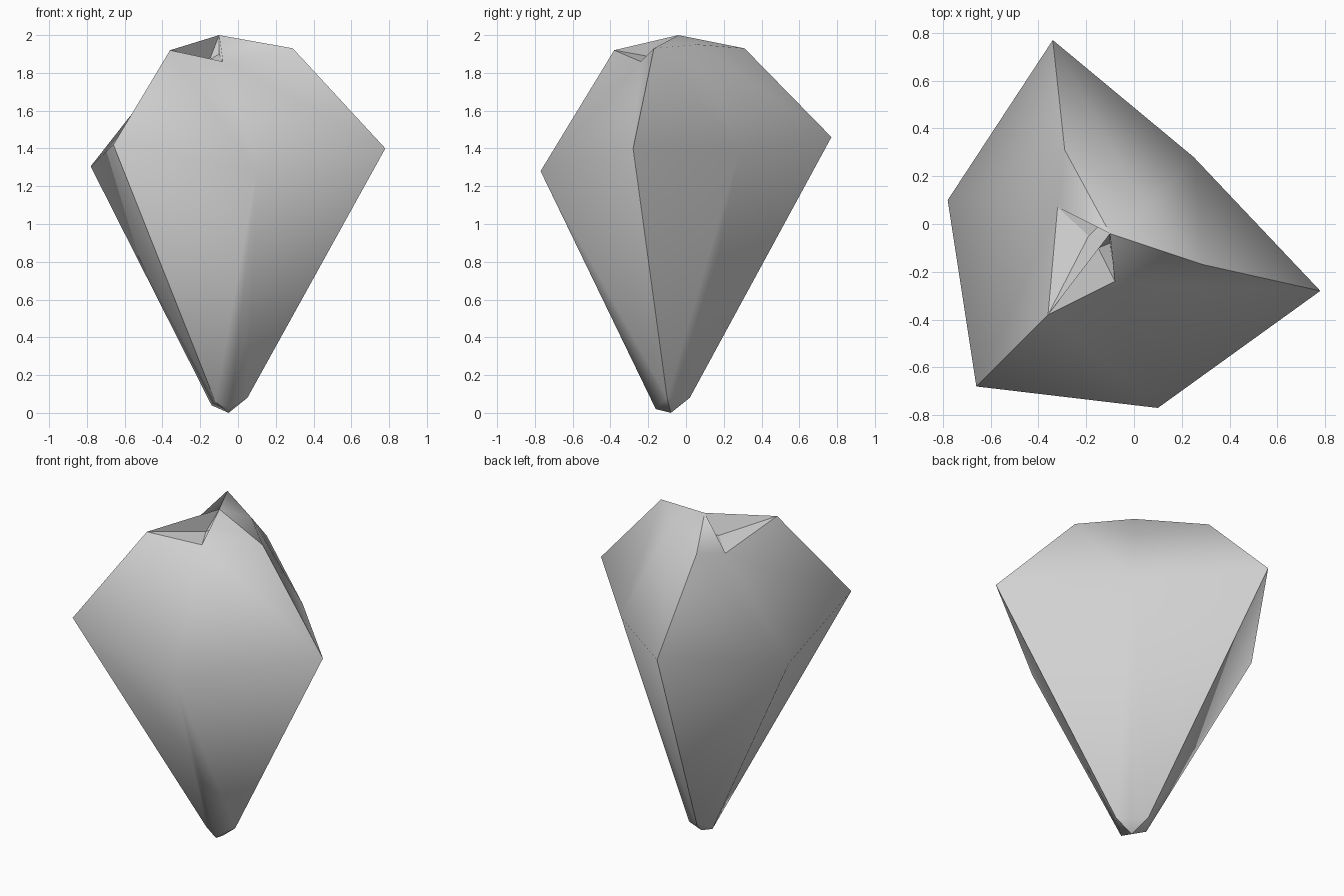
import bpy
import bmesh
from mathutils import Vector

cube = bpy.data.objects.get("Cube")
if cube:
    bpy.data.objects.remove(cube, do_unlink=True)

grey = bpy.data.materials.new("plain_grey")
grey.use_nodes = True
colour = (0.64, 0.64, 0.64, 1)
grey.diffuse_color = colour
grey.node_tree.nodes["Principled BSDF"].inputs["Base Color"].default_value = colour

# Corners where neighbouring petals meet: base, widest point, shoulder
seam_back = [(-.09, .02, .08), (-.34, .77, 1.46), (-.29, .31, 1.93)]
seam_right = [(.05, -.1, .08), (.78, -.28, 1.4), (.29, -.17, 1.93)]
seam_front = [(-.12, -.14, .06), (-.66, -.68, 1.42), (-.36, -.38, 1.92)]
bottom = (-.05, -.08, 0)
apex = (-.1, -.04, 2)
back_crease = (.05, .06, 1.95)
front_crease, front_fold, front_notch = (-.08, -.24, 1.86), (-.1, -.08, 1.9), (-.15, -.1, 1.87)
left_crease, left_fold, left_notch = (-.32, .07, 1.85), (-.15, -.01, 1.9), (-.19, -.05, 1.88)


def build(name, polygons, smooth=True):
    """Make a shell from polygons that share corner points."""
    bm = bmesh.new()
    verts = {}
    for polygon in polygons:
        corners = []
        for point in polygon:
            if point not in verts:
                verts[point] = bm.verts.new(point)
            corners.append(verts[point])
        face = bm.faces.new(corners)
        face.smooth = smooth
    bm.normal_update()
    # Turn every face away from the middle of the bud
    middle = Vector((-.07, -.06, 1.2))
    for face in bm.faces:
        if face.normal.dot(face.calc_center_median() - middle) < 0:
            face.normal_flip()
    mesh = bpy.data.meshes.new(name)
    bm.to_mesh(mesh)
    bm.free()
    mesh.materials.append(grey)
    obj = bpy.data.objects.new(name, mesh)
    bpy.context.collection.objects.link(obj)
    return obj


def petal(name, start, end, spine_base, spine, crease, tip):
    """Petal between two seams, creased from the end seam's wide corner."""
    polygons = []
    for base, wide, shoulder in (start, end):
        polygons += [(bottom, base, spine_base),
                     (base, wide, spine), (base, spine, spine_base)]
    polygons += [(start[1], start[2], spine), (start[2], crease, spine),
                 (end[1], crease, spine), (end[1], end[2], crease)]
    return build(name, polygons + tip)


# Three overlapping petals
petal("back_petal", seam_right, seam_back, (0, -.03, .06), (.25, .28, 1.38),
      back_crease, [(seam_right[2], back_crease, apex),
                    (seam_back[2], back_crease, apex)])
petal("front_petal", seam_front, seam_right, (-.04, -.16, .02), (.1, -.77, 1.28),
      front_crease, [(front_crease, apex, seam_right[2]),
                     (front_crease, front_fold, apex)])
petal("left_petal", seam_back, seam_front, (-.14, -.06, .04), (-.78, .1, 1.305),
      left_crease, [(left_crease, apex, seam_back[2]),
                    (left_crease, left_fold, apex)])

# Pinched fold running up to the apex
ridge = []
for crease, notch, fold in ((front_crease, front_notch, front_fold),
                            (left_crease, left_notch, left_fold)):
    ridge += [(crease, notch, fold), (notch, fold, apex),
              (seam_front[2], crease, notch), (seam_front[2], notch, apex)]
build("pinched_tip", ridge, smooth=False)
